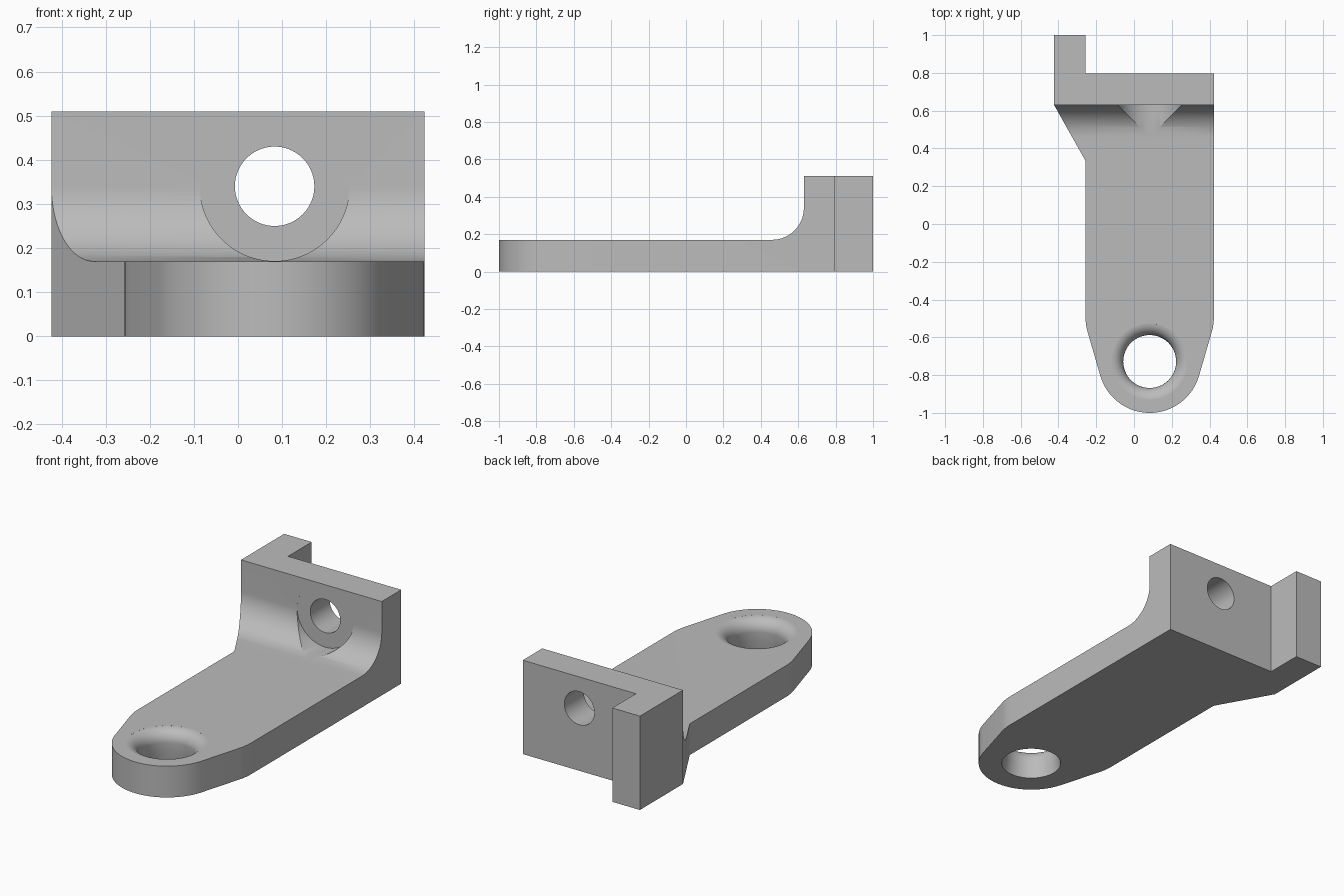
import bpy
import bmesh
from math import sin, cos, radians, pi
from mathutils import Matrix, Vector

old = bpy.data.objects.get("Cube")
if old:
    bpy.data.objects.remove(old, do_unlink=True)

grey = bpy.data.materials.new("plain_grey")
grey.use_nodes = True
colour = (0.5, 0.5, 0.5, 1)
grey.diffuse_color = colour
grey.node_tree.nodes["Principled BSDF"].inputs["Base Color"].default_value = colour


def arc(cx, cy, r, start, end, steps):
    angles = [radians(start + (end - start) * i / steps) for i in range(steps + 1)]
    return [(cx + r * cos(a), cy + r * sin(a)) for a in angles]


def make_object(name, bm):
    bmesh.ops.recalc_face_normals(bm, faces=bm.faces)
    mesh = bpy.data.meshes.new(name)
    bm.to_mesh(mesh)
    bm.free()
    mesh.materials.append(grey)
    obj = bpy.data.objects.new(name, mesh)
    bpy.context.collection.objects.link(obj)
    return obj


def prism(name, points, offset):
    """Extrude a closed loop of 3D points along an offset."""
    bm = bmesh.new()
    face = bm.faces.new([bm.verts.new(p) for p in points])
    ext = bmesh.ops.extrude_face_region(bm, geom=[face], use_keep_orig=True)
    moved = [v for v in ext["geom"] if isinstance(v, bmesh.types.BMVert)]
    bmesh.ops.translate(bm, verts=moved, vec=Vector(offset))
    return make_object(name, bm)


def rod_y(name, r, y0, y1):
    """Cylinder cutter along y on the wall hole axis."""
    bm = bmesh.new()
    place = Matrix.Translation((AXIS, (y0 + y1) / 2, HOLE_Z)) @ Matrix.Rotation(pi / 2, 4, "X")
    bmesh.ops.create_cone(bm, cap_ends=True, segments=96, radius1=r, radius2=r,
                          depth=y1 - y0, matrix=place)
    return make_object(name, bm)


def boolean(target, cutter, operation):
    mod = target.modifiers.new(cutter.name, "BOOLEAN")
    mod.operation = operation
    mod.solver = "EXACT"
    mod.object = cutter
    bpy.context.view_layer.objects.active = target
    bpy.ops.object.modifier_apply(modifier=mod.name)
    bpy.data.objects.remove(cutter, do_unlink=True)


AXIS, HOLE_Z, FLOOR, TOP = 0.083, 0.34, 0.17, 0.51
TIP_Y, WALL_Y, FILLET = -0.728, 0.63, 0.17

# Side profile: flat arm, concave fillet, upright wall
side = [(-1.2, 0), (1.2, 0), (1.2, TOP), (WALL_Y, TOP)]
side += arc(WALL_Y - FILLET, FLOOR + FILLET, FILLET, 0, -90, 24) + [(-1.2, FLOOR)]
bracket = prism("bracket", [(-0.7, y, z) for y, z in side], (1.4, 0, 0))

# Plan outline: rounded tip, tapered flanks, straight arm, flared wall and hook
edge = 0.423
half = edge - AXIS
flank = arc(AXIS + half - 0.3, -0.49, 0.3, 0, -16, 5)
left_flank = [(2 * AXIS - x, y) for x, y in reversed(flank)]
plan = [(-edge, 1), (-0.257, 1), (-0.257, 0.797), (edge, 0.797)]
plan += flank + arc(AXIS, TIP_Y, 0.272, -16, -164, 40) + left_flank
plan += [(-0.257, 0.335), (-edge, WALL_Y)]
outline = prism("outline", [(x, y, -0.2) for x, y in plan], (0, 0, 1))
boolean(bracket, outline, "INTERSECT")

# Recess for the bolt head, then the bolt hole through the wall
boolean(bracket, rod_y("recess", 0.1695, 0.3, WALL_Y + 0.0005), "DIFFERENCE")
boolean(bracket, rod_y("bolt_hole", 0.09, 0.2, 1.1), "DIFFERENCE")

# Tip hole: rounded upper rim, slight flare towards the underside
rim, throat = 0.065, 0.14
section = [(0, -0.1), (0.159, -0.1), (0.152, 0), (0.143, 0.055)]
section += arc(throat + rim, FLOOR - rim, rim, 180, 94, 12)
section += [(throat + rim, FLOOR + 0.05), (0, FLOOR + 0.05)]
bm = bmesh.new()
verts = [bm.verts.new((AXIS + r, TIP_Y, z)) for r, z in section]
edges = [bm.edges.new(pair) for pair in zip(verts, verts[1:])]
bmesh.ops.spin(bm, geom=verts + edges, cent=(AXIS, TIP_Y, 0), axis=(0, 0, 1),
               angle=2 * pi, steps=64, use_merge=True)
bmesh.ops.remove_doubles(bm, verts=bm.verts, dist=1e-5)
boolean(bracket, make_object("tip_hole", bm), "DIFFERENCE")

# Smooth curves with crisp edges
bpy.ops.object.select_all(action="DESELECT")
bracket.select_set(True)
bpy.context.view_layer.objects.active = bracket
bpy.ops.object.shade_smooth_by_angle(angle=radians(25))
